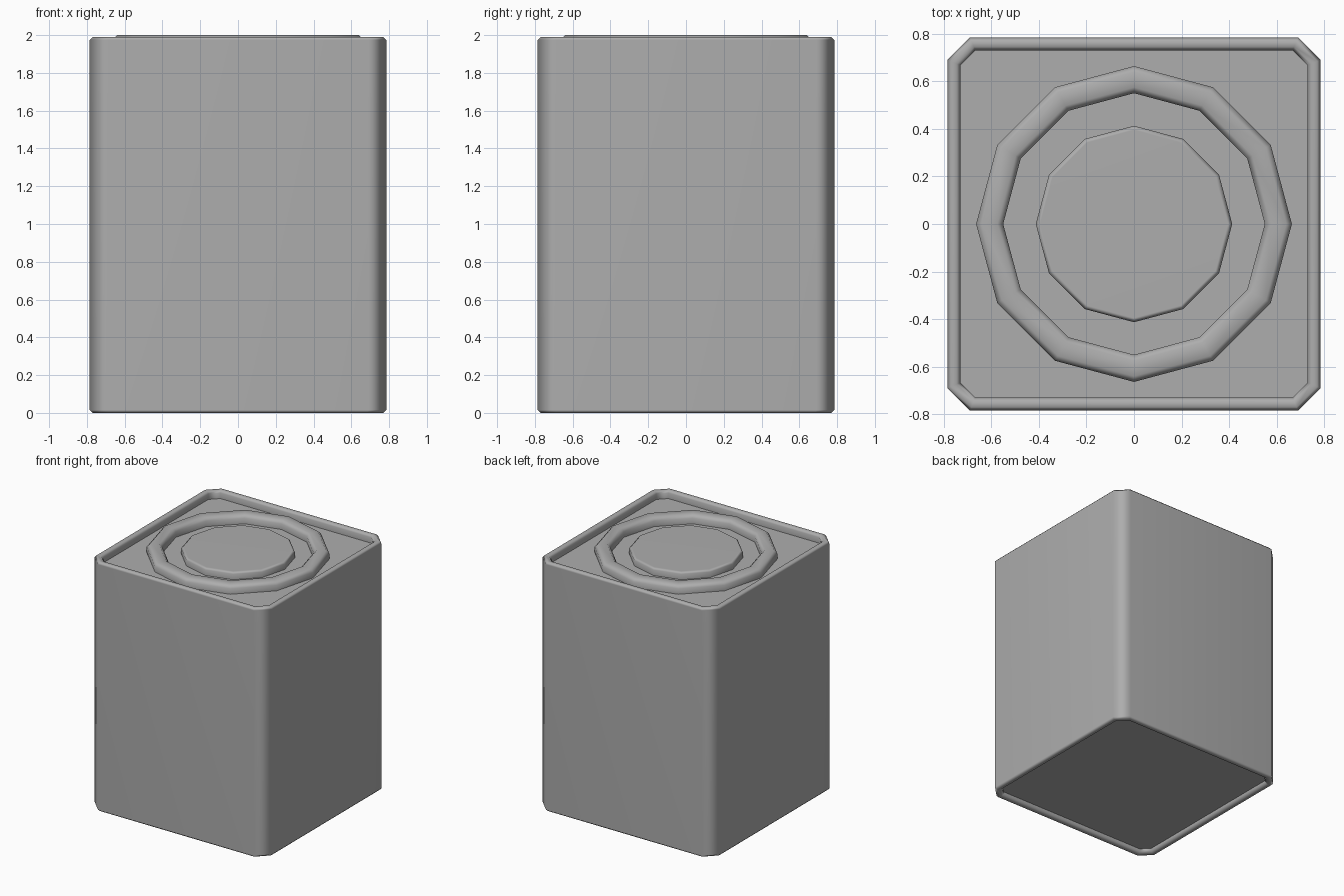
import bpy, bmesh, math

cube = bpy.data.objects.get("Cube")
if cube:
    bpy.data.objects.remove(cube, do_unlink=True)

metal = bpy.data.materials.new("plain_grey")
metal.use_nodes = True
grey = (0.42, 0.42, 0.42, 1)
metal.diffuse_color = grey
metal.node_tree.nodes["Principled BSDF"].inputs["Base Color"].default_value = grey


def square_loop(half, z):
    """Square with cut corners, inset evenly from the outer wall."""
    cut = 0.095 - (0.785 - half) * (2 - math.sqrt(2))
    a, b = half, half - cut
    pts = [(a, -b), (a, b), (b, a), (-b, a), (-a, b), (-a, -b), (-b, -a), (b, -a)]
    return [(x, y, z) for x, y in pts]


def round_loop(radius, z, sides=12):
    return [(radius * math.cos(math.tau * i / sides),
             radius * math.sin(math.tau * i / sides), z) for i in range(sides)]


def loft(name, loop, profile, cap_ends):
    """Bridge a stack of loops that follow a (size, height) profile."""
    bm = bmesh.new()
    rows = [[bm.verts.new(p) for p in loop(r, z)] for r, z in profile]
    n = len(rows[0])
    for low, high in zip(rows, rows[1:]):
        for i in range(n):
            j = (i + 1) % n
            bm.faces.new((low[i], low[j], high[j], high[i]))
    if cap_ends[0]:
        bm.faces.new(rows[0][::-1])
    if cap_ends[1]:
        bm.faces.new(rows[-1])
    mesh = bpy.data.meshes.new(name)
    bm.to_mesh(mesh)
    bm.free()
    mesh.materials.append(metal)
    obj = bpy.data.objects.new(name, mesh)
    bpy.context.collection.objects.link(obj)
    bpy.ops.object.select_all(action='DESELECT')
    obj.select_set(True)
    bpy.context.view_layer.objects.active = obj
    bpy.ops.object.shade_smooth_by_angle(angle=math.radians(60))
    # Keep the broad faces flat and let the bevels carry the rounding
    weighted = obj.modifiers.new("weighted_normals", 'WEIGHTED_NORMAL')
    weighted.keep_sharp = True


LID = 1.93    # height of the sunken lid
BASE = 0.035  # height of the sunken underside

# Tin body: underside, lower rim, walls, upper rim and lid
loft("tin_body", square_loop, [
    (0.73, BASE), (0.73, 0.015), (0.745, 0), (0.77, 0), (0.785, 0.015),
    (0.785, 1.975), (0.77, 1.99), (0.745, 1.99), (0.73, 1.975), (0.73, LID),
], (True, True))

# Raised ring pressed into the lid
loft("lid_ring", round_loop, [
    (0.664, LID), (0.664, 1.975), (0.64, 2), (0.575, 2), (0.55, 1.975), (0.55, LID),
], (False, False))

# Round cap in the middle of the ring
loft("lid_cap", round_loop, [
    (0.413, LID), (0.413, 1.975), (0.395, 1.99),
], (False, True))
